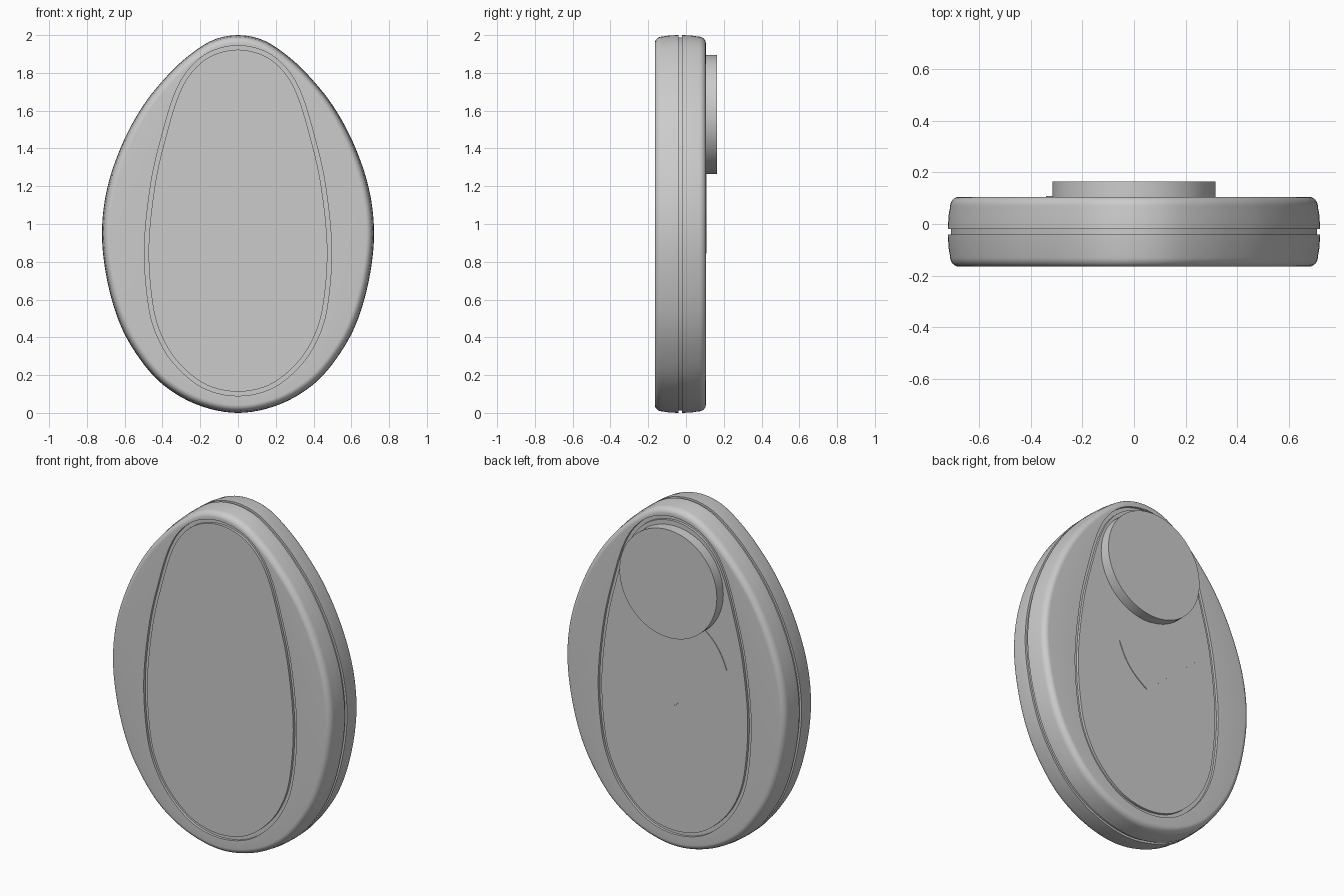
import bpy, bmesh, math
from mathutils import Vector
from mathutils.geometry import interpolate_bezier

if "Cube" in bpy.data.objects:
    bpy.data.objects.remove(bpy.data.objects["Cube"])

SEGMENTS = 160
FRONT, BACK = -0.165, 0.105

grey = bpy.data.materials.new("plain_grey")
grey.use_nodes = True
colour = (0.6, 0.6, 0.6, 1)
grey.diffuse_color = colour
grey.node_tree.nodes["Principled BSDF"].inputs["Base Color"].default_value = colour


def finish(name, bm):
    """Turn a bmesh into a shaded object."""
    bmesh.ops.recalc_face_normals(bm, faces=bm.faces)
    mesh = bpy.data.meshes.new(name)
    bm.to_mesh(mesh)
    bm.free()
    obj = bpy.data.objects.new(name, mesh)
    bpy.context.collection.objects.link(obj)
    mesh.materials.append(grey)
    bpy.ops.object.select_all(action="DESELECT")
    obj.select_set(True)
    bpy.context.view_layer.objects.active = obj
    bpy.ops.object.shade_smooth_by_angle(angle=math.radians(35))
    return obj


def smooth_outline(half):
    """Mirror a half profile, round it, and sample it evenly by angle."""
    pts = [Vector(p) for p in half + [(-x, z) for x, z in half[-2:0:-1]]]
    n, dense = len(pts), []
    for i in range(n):
        a, b, c, d = (pts[(i + k) % n] for k in (-1, 0, 1, 2))
        dense += interpolate_bezier(b, b + (c - a) / 6, c - (d - b) / 6, c, 24)[:-1]
    polar = sorted((math.atan2(p[0], p[1] - 1) % math.tau, (Vector((p[0], p[1] - 1))).length)
                   for p in dense)
    polar = [(polar[-1][0] - math.tau, polar[-1][1])] + polar + [(polar[0][0] + math.tau, polar[0][1])]
    ring, j = [], 0
    for i in range(SEGMENTS):
        t = math.tau * i / SEGMENTS
        while polar[j + 1][0] < t:
            j += 1
        (t0, r0), (t1, r1) = polar[j], polar[j + 1]
        r = r0 + (r1 - r0) * (t - t0) / max(t1 - t0, 1e-9)
        ring.append(Vector((r * math.sin(t), 1 + r * math.cos(t))))
    return ring


def inset(ring, amount):
    """Move an outline inwards along its normals."""
    out = []
    for i, p in enumerate(ring):
        tangent = (ring[(i + 1) % len(ring)] - ring[i - 1]).normalized()
        out.append(p + Vector((tangent.y, -tangent.x)) * amount)
    return out


def loft(name, rings):
    """Join (outline, y) rings and cap both ends."""
    bm = bmesh.new()
    loops = [[bm.verts.new((p.x, y, p.y)) for p in ring] for ring, y in rings]
    for a, b in zip(loops, loops[1:]):
        for i in range(len(a)):
            j = (i + 1) % len(a)
            bm.faces.new((a[i], a[j], b[j], b[i]))
    bm.faces.new(loops[0])
    bm.faces.new(loops[-1])
    return finish(name, bm)


# Egg-shaped shell and the narrower panel outline
shell = smooth_outline([(0, 2), (.13, 1.975), (.25, 1.9), (.37, 1.79), (.5, 1.63),
                        (.61, 1.43), (.69, 1.2), (.72, .97), (.7, .74), (.64, .51),
                        (.55, .33), (.41, .16), (.22, .045), (0, 0)])
panel = smooth_outline([(0, 1.945), (.15, 1.91), (.26, 1.82), (.335, 1.69), (.4, 1.48),
                        (.46, 1.22), (.495, .88), (.475, .58), (.425, .4),
                        (.33, .25), (.18, .13), (0, .09)])
panel_inner = inset(panel, 0.022)


def half_shell(face, sign):
    """Rings from the panel centre over the rounded rim; sign points into the body."""
    deep = face + sign * 0.015
    rings = [(panel_inner, face), (panel_inner, deep), (panel, deep), (panel, face)]
    for k in range(9):
        a = math.radians(90 * k / 8)
        rings.append((inset(shell, 0.008 + 0.034 * (1 - math.sin(a))),
                      face + sign * 0.04 * (1 - math.cos(a))))
    rings.append((inset(shell, 0.002), face + sign * 0.075))
    return rings


# Seam channel running around the side
seam = [(shell, -0.04), (inset(shell, 0.012), -0.04),
        (inset(shell, 0.012), -0.02), (shell, -0.02)]
loft("egg_body", half_shell(FRONT, 1) + seam + half_shell(BACK, -1)[::-1])

# Round disc on the back
disc = [Vector((0.315 * math.sin(math.tau * i / 96), 1.58 + 0.315 * math.cos(math.tau * i / 96)))
        for i in range(96)]
loft("back_disc", [(disc, BACK - 0.005), (disc, 0.165)])


# Thin slanted plate with bowed ends, partly under the disc
def bowed(a, b, bulge, steps=12):
    a, b = Vector(a), Vector(b)
    side = Vector(((b - a).y, -(b - a).x)).normalized() * bulge
    return [a.lerp(b, i / steps) + side * math.sin(math.pi * i / steps) for i in range(steps + 1)]


plate = bowed((0, .845), (.19, 1.075), .03) + bowed((-.15, 1.37), (-.34, 1.14), .03)
loft("back_plate", [(plate, BACK - 0.003), (plate, BACK + 0.004)])
